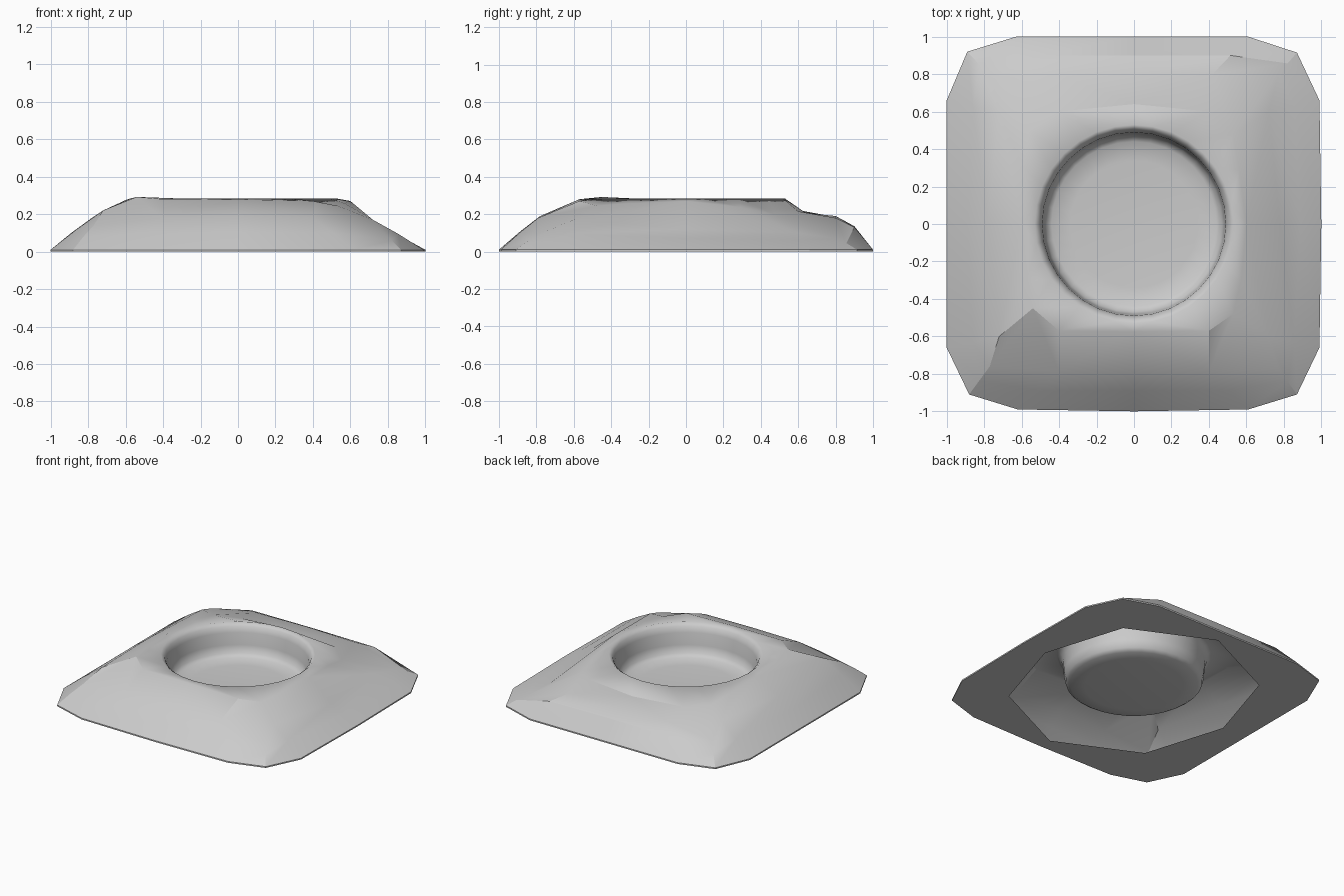
import bpy, bmesh, math

if "Cube" in bpy.data.objects:
    bpy.data.objects.remove(bpy.data.objects["Cube"])

bm = bmesh.new()

def ring(points):
    return [bm.verts.new(p) for p in points]

def circle(r, z, n=32):
    return ring([(r * math.cos(2 * math.pi * i / n), r * math.sin(2 * math.pi * i / n), z)
                 for i in range(n)])

def quads(a, b):
    n = len(a)
    for i in range(n):
        j = (i + 1) % n
        bm.faces.new((a[i], a[j], b[j], b[i]))

def facets(a, b):
    # triangles whose diagonals fan symmetrically from the side midpoints
    n = len(a)
    for i in range(n):
        j = (i + 1) % n
        if i % 2 == 0:
            bm.faces.new((a[i], a[j], b[i]))
            bm.faces.new((a[j], b[j], b[i]))
        else:
            bm.faces.new((a[i], a[j], b[j]))
            bm.faces.new((a[i], b[j], b[i]))

# Footprint, counter-clockwise from the right-hand midpoint
foot = [(1, 0), (.99, .66), (.87, .915), (.61, 1), (0, 1), (-.63, 1), (-.89, .92), (-1, .66),
        (-1, 0), (-1, -.66), (-.88, -.91), (-.62, -.99), (0, -1), (.61, -.99), (.87, -.91), (.99, -.66)]
# Break line half way up the slope
mid = [(.78, 0, .12), (.72, .6, .1), (.77, .8, .07), (.42, .8, .18),
       (0, .8, .19), (-.4, .8, .185), (-.76, .78, .13), (-.72, .6, .2),
       (-.78, 0, .18), (-.72, -.6, .22), (-.77, -.76, .14), (-.4, -.79, .18),
       (0, -.78, .19), (.4, -.79, .18), (.77, -.77, .1), (.72, -.6, .17)]
# Upper shoulder around the bowl
top = [(.6, 0, .27), (.56, .29, .238), (.53, .48, .195), (.4, .6, .215),
       (0, .64, .207), (-.4, .6, .22), (-.56, .5, .24), (-.59, .3, .265),
       (-.6, 0, .275), (-.57, -.3, .285), (-.54, -.45, .292), (-.4, -.57, .28),
       (0, -.575, .278), (.4, -.57, .27), (.53, -.48, .245), (.57, -.3, .258)]

# Flat underside with an octagonal opening
octo = [(.8, 0), (.61, .61), (0, .9), (-.61, .61), (-.8, 0), (-.61, -.61), (0, -.9), (.61, -.61)]
hole = []
for i, p in enumerate(octo):
    q = octo[(i + 1) % 8]
    hole += [(p[0], p[1], 0), ((p[0] + q[0]) / 2, (p[1] + q[1]) / 2, 0)]
h = ring(hole)
f0 = ring([(x, y, 0) for x, y in foot])
f1 = ring([(x, y, .01) for x, y in foot])
quads(h, f0)
quads(f0, f1)

# Faceted outer slopes, bulging a little at the back
def lift(m):
    return .035 if m[1] > .7 and abs(m[0]) < .6 else .004

bulge = ring([((x + m[0]) / 2, (y + m[1]) / 2, .006 + m[2] / 2 + lift(m))
              for (x, y), m in zip(foot, mid)])
m_ring, t_ring = ring(mid), ring(top)
quads(f1, bulge)
quads(bulge, m_ring)
facets(m_ring, t_ring)

# Shoulder to round rim
rim = circle(.53, .283)
for i in range(16):
    a, b = t_ring[i], t_ring[(i + 1) % 16]
    c, d, e = rim[2 * i], rim[2 * i + 1], rim[(2 * i + 2) % 32]
    bm.faces.new((a, d, c))
    bm.faces.new((a, b, d))
    bm.faces.new((b, e, d))

# Bowl with a gently rounded floor
prev = rim
for r, z in [(.505, .262), (.49, .22), (.483, .13), (.47, .072), (.44, .052), (.34, .042)]:
    nxt = circle(r, z)
    quads(prev, nxt)
    prev = nxt
centre = bm.verts.new((0, 0, .04))
for i in range(32):
    bm.faces.new((prev[i], prev[(i + 1) % 32], centre))

bmesh.ops.recalc_face_normals(bm, faces=bm.faces)
# Open shell: make sure the bowl floor faces up
bm.normal_update()
if centre.link_faces[0].normal.z < 0:
    bmesh.ops.reverse_faces(bm, faces=bm.faces)

mesh = bpy.data.meshes.new("stone_bowl_base")
bm.to_mesh(mesh)
bm.free()
obj = bpy.data.objects.new("stone_bowl_base", mesh)
bpy.context.collection.objects.link(obj)
bpy.context.view_layer.objects.active = obj
obj.select_set(True)
bpy.ops.object.shade_smooth_by_angle(angle=math.radians(22))

# The bowl itself stays fully smooth
for e in mesh.edges:
    if all(mesh.vertices[v].co.xy.length < .535 for v in e.vertices):
        e.use_edge_sharp = False
